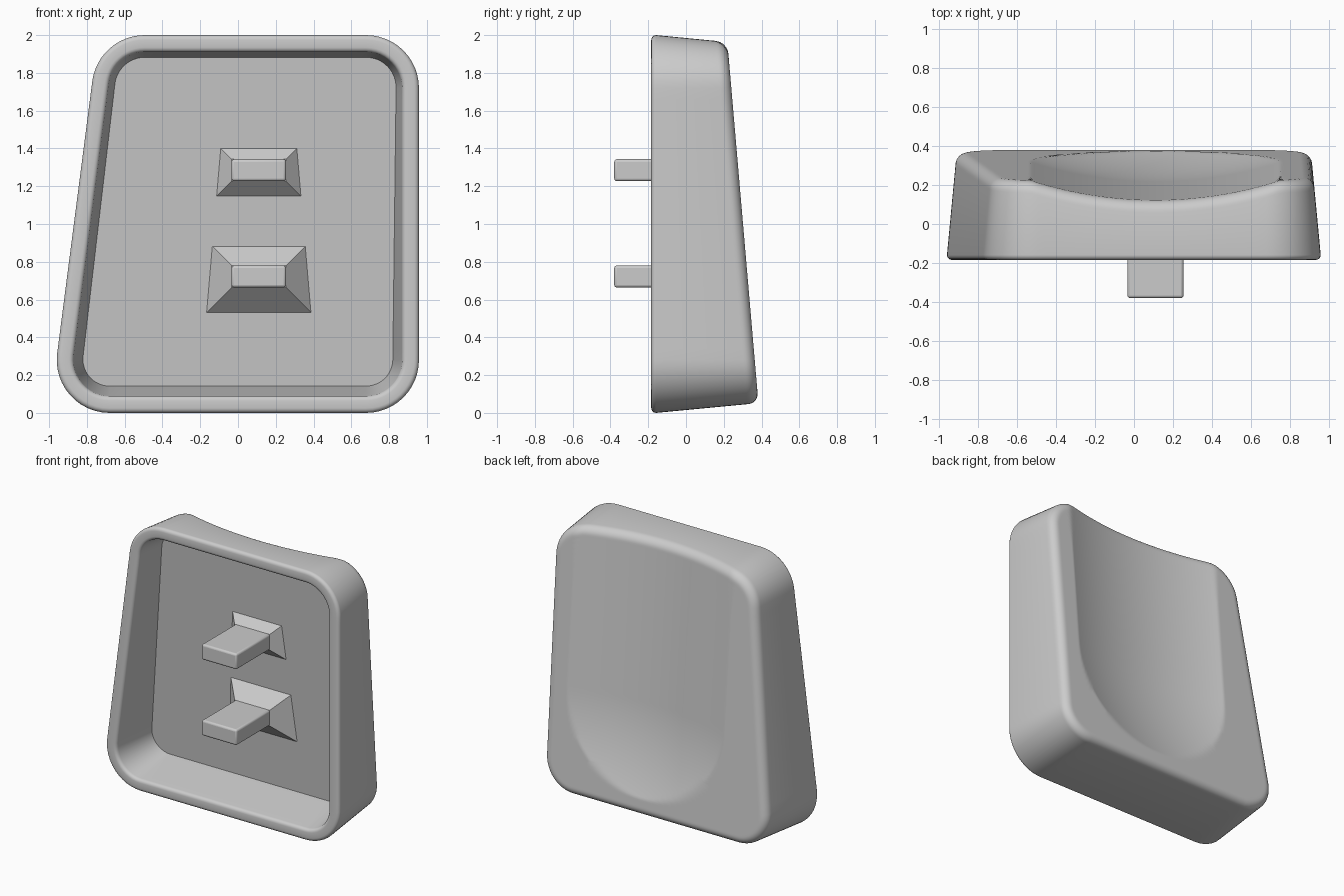
import bpy, bmesh, math
from mathutils import Vector

if "Cube" in bpy.data.objects:
    bpy.data.objects.remove(bpy.data.objects["Cube"])

FRONT, SLOPE, CX = -0.184, 0.0861, 0.11
RADIUS, ROUND, RIM = 0.28, 0.06, 0.09

grey = bpy.data.materials.new("light grey plastic")
grey.use_nodes = True
COLOUR = (0.6, 0.6, 0.6, 1)
grey.diffuse_color = COLOUR
grey.node_tree.nodes["Principled BSDF"].inputs["Base Color"].default_value = COLOUR


def finish(bm, name):
    bmesh.ops.recalc_face_normals(bm, faces=bm.faces)
    mesh = bpy.data.meshes.new(name)
    bm.to_mesh(mesh)
    bm.free()
    obj = bpy.data.objects.new(name, mesh)
    bpy.context.collection.objects.link(obj)
    mesh.materials.append(grey)
    bpy.ops.object.select_all(action="DESELECT")
    obj.select_set(True)
    bpy.context.view_layer.objects.active = obj
    return obj


def outline(corners, radius, arc=12, side=24):
    """Rounded polygon as (point, outward normal) pairs, counter-clockwise."""
    arcs = []
    n = len(corners)
    for i, c in enumerate(corners):
        a = (c - corners[i - 1]).normalized()
        b = (corners[(i + 1) % n] - c).normalized()
        na = Vector((a.y, -a.x))
        turn = math.acos(a.dot(b))
        centre = c - a * radius * math.tan(turn / 2) - na * radius
        start = math.atan2(na.y, na.x)
        arcs.append([])
        for k in range(arc + 1):
            t = start + turn * k / arc
            normal = Vector((math.cos(t), math.sin(t)))
            arcs[-1].append((centre + normal * radius, normal))
    loop = []
    for i, part in enumerate(arcs):
        loop += part
        p, normal = part[-1]
        q = arcs[(i + 1) % n][0][0]
        loop += [(p.lerp(q, k / side), normal) for k in range(1, side)]
    return loop


def back(x, z):
    """Sloping rear face with a scoop that runs out through the top."""
    r, depth = 2.1, 0.1
    d2 = (x - CX) ** 2 + min(0, z - 0.81) ** 2
    scoop = max(0, math.sqrt(max(0, r * r - d2)) - (r - depth))
    return 0.388 - SLOPE * z - scoop


def floor(z):
    return 0.187 - SLOPE * z


base = outline([Vector(c) for c in ((-0.998, 0), (0.958, 0), (0.958, 2), (-0.74, 2))], RADIUS)


def flat_ring(offset, y):
    return [Vector((p.x - n.x * offset, y, p.y - n.y * offset)) for p, n in base]


# Shell: hollow floor, inner wall, rounded rim, tapered outer wall, rounded rear edge, scoop
rings = []
inner = []
for p, n in base:
    off = RIM + 0.14 * (floor(p.y) - FRONT)
    q = p - n * off
    inner.append(Vector((q.x, floor(q.y), q.y)))
rings.append(inner)
LIP = 0.025
STEPS = 4
for k in range(STEPS + 1):
    t = math.pi / 2 * k / STEPS
    rings.append(flat_ring(RIM - LIP * (1 - math.cos(t)), FRONT + LIP * (1 - math.sin(t))))
for k in range(STEPS + 1):
    t = math.pi / 2 * k / STEPS
    rings.append(flat_ring(LIP * (1 - math.sin(t)), FRONT + LIP * (1 - math.cos(t))))
for k in range(9):
    t = math.pi / 2 * k / 8
    ring = []
    for p, n in base:
        rear = back(p.x, p.y)
        off = 0.09 * (rear - ROUND - FRONT) + ROUND * (1 - math.cos(t))
        q = p - n * off
        ring.append(Vector((q.x, back(q.x, q.y) - ROUND * (1 - math.sin(t)), q.y)))
    rings.append(ring)
edge = rings[-1]
COUNT = 80
for k in range(1, COUNT):
    s = 1 - k / COUNT
    ring = []
    for v in edge:
        x, z = CX + (v.x - CX) * s, 1 + (v.z - 1) * s
        ring.append(Vector((x, back(x, z), z)))
    rings.append(ring)

bm = bmesh.new()
loops = [[bm.verts.new(v) for v in ring] for ring in rings]
for a, b in zip(loops, loops[1:]):
    for i in range(len(a)):
        bm.faces.new((a[i - 1], a[i], b[i], b[i - 1]))
bm.faces.new(loops[0])
bm.faces.new(loops[-1])
finish(bm, "shell")
bpy.ops.object.shade_smooth_by_angle(angle=math.radians(30))

# Two mounting posts, each on a flared foot that meets the sloping floor
HALF_W, HALF_H, FOOT = 0.144, 0.058, 0.009
for name, zc in (("lower", 0.722), ("upper", 1.285)):
    bm = bmesh.new()
    bmesh.ops.create_cube(bm, size=1)
    y0, y1 = -0.38, FOOT + 0.02
    for v in bm.verts:
        v.co = (CX + v.co.x * 2 * HALF_W, (y0 + y1) / 2 + v.co.y * (y1 - y0), zc + v.co.z * 2 * HALF_H)
    post = finish(bm, name + "_post")
    bevel = post.modifiers.new("soft edges", "BEVEL")
    bevel.width, bevel.segments = 0.014, 3
    bpy.ops.object.shade_smooth_by_angle(angle=math.radians(50))

    bm = bmesh.new()
    tip, foot = [], []
    for sx, sz in ((-1, -1), (1, -1), (1, 1), (-1, 1)):
        x, z = CX + sx * HALF_W, zc + sz * HALF_H
        d = (floor(z) - FOOT) / (1 + SLOPE * sz)
        tip.append(bm.verts.new((x, FOOT, z)))
        foot.append(bm.verts.new((x + sx * d, FOOT + d, z + sz * d)))
    bm.faces.new(tip)
    for i in range(4):
        bm.faces.new((tip[i - 1], tip[i], foot[i], foot[i - 1]))
    bm.faces.new(foot)
    finish(bm, name + "_foot")
